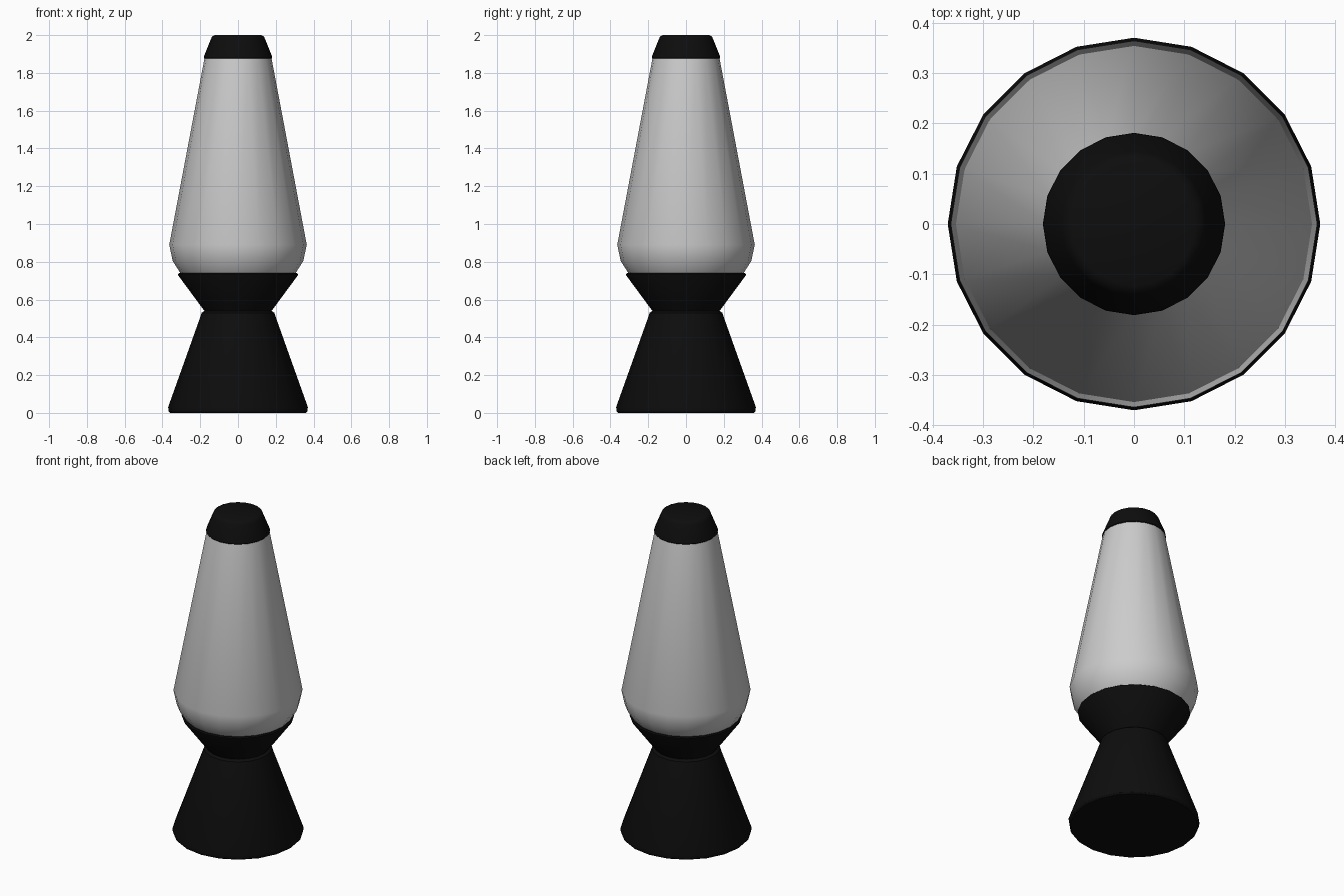
import bpy, bmesh, math

if "Cube" in bpy.data.objects:
    bpy.data.objects.remove(bpy.data.objects["Cube"])

SIDES = 20

black = bpy.data.materials.new("black")
black.diffuse_color = (0.004, 0.004, 0.004, 1)
black.use_nodes = True
black.node_tree.nodes["Principled BSDF"].inputs["Base Color"].default_value = black.diffuse_color


def lathe(name, profile, mat=None, angle=30):
    """Closed solid of revolution from (radius, z) points, bottom to top."""
    bm = bmesh.new()
    rings = []
    for r, z in profile:
        rings.append([bm.verts.new((r * math.cos(i * math.tau / SIDES),
                                    r * math.sin(i * math.tau / SIDES), z))
                      for i in range(SIDES)])
    for a, b in zip(rings, rings[1:]):
        for i in range(SIDES):
            j = (i + 1) % SIDES
            bm.faces.new((a[i], a[j], b[j], b[i]))
    bm.faces.new(rings[0][::-1])
    bm.faces.new(rings[-1])
    mesh = bpy.data.meshes.new(name)
    bm.to_mesh(mesh)
    bm.free()
    ob = bpy.data.objects.new(name, mesh)
    bpy.context.collection.objects.link(ob)
    if mat:
        mesh.materials.append(mat)
    bpy.ops.object.select_all(action='DESELECT')
    bpy.context.view_layer.objects.active = ob
    ob.select_set(True)
    bpy.ops.object.shade_smooth_by_angle(angle=math.radians(angle))
    return ob


# Flared foot, pinched waist and cup in one piece
lathe("base", [(0.36, 0), (0.367, 0.008), (0.37, 0.03), (0.197, 0.515),
               (0.193, 0.53), (0.178, 0.54), (0.316, 0.727),
               (0.318, 0.735), (0.312, 0.74)], black)

# Tapered glass vessel, seated in the cup
lathe("glass", [(0.28, 0.71), (0.305, 0.74), (0.346, 0.805), (0.364, 0.89),
                (0.176, 1.885)], angle=40)

# Cap with a rounded top edge
lathe("cap", [(0.177, 1.875), (0.181, 1.88), (0.18, 1.888), (0.144, 1.978),
              (0.137, 1.993), (0.122, 2.0)], black, 40)
